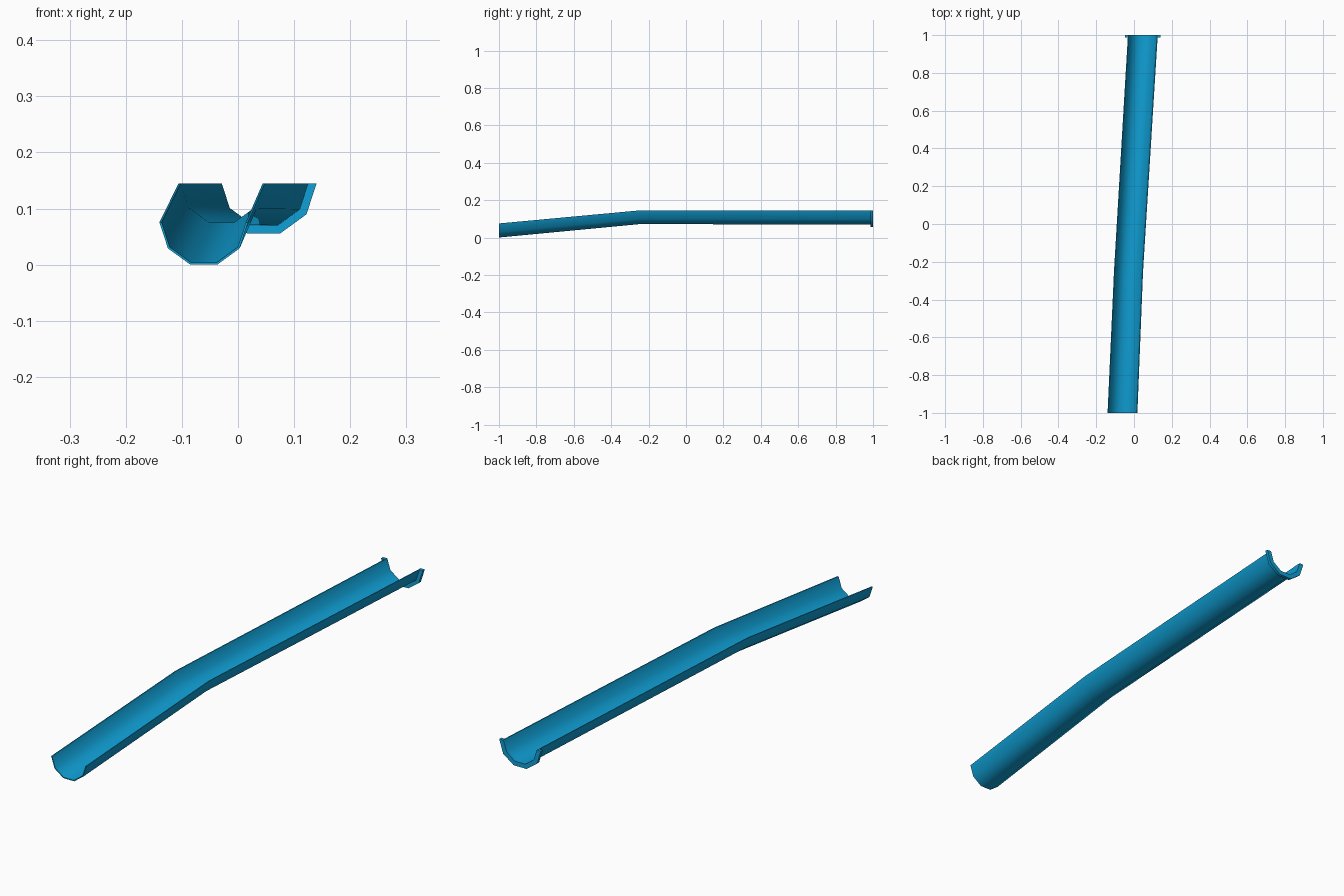
import bpy, bmesh
from math import cos, sin, pi, radians

cube = bpy.data.objects.get("Cube")
if cube:
    bpy.data.objects.remove(cube, do_unlink=True)

SIDES = 5        # facets across the half-round section
WALL = 0.004     # sheet thickness

blue = bpy.data.materials.new("gutter_blue")
blue.use_nodes = True
colour = (0.005, 0.35, 0.67, 1)
blue.diffuse_color = colour
blue.node_tree.nodes["Principled BSDF"].inputs["Base Color"].default_value = colour


def section(bm, x, y, z, outer, inner):
    """Closed half-ring outline: outer arc left to right, inner arc back."""
    angles = [pi + pi * i / SIDES for i in range(SIDES + 1)]
    loop = [(outer, a) for a in angles] + [(inner, a) for a in reversed(angles)]
    return [bm.verts.new((x + r * cos(a), y, z + r * sin(a))) for r, a in loop]


def trough(name, stations):
    """Bridge half-ring sections into a solid open channel."""
    bm = bmesh.new()
    rings = [section(bm, *s) for s in stations]
    n = len(rings[0])
    for a, b in zip(rings, rings[1:]):
        for i in range(n):
            j = (i + 1) % n
            bm.faces.new((a[i], a[j], b[j], b[i]))
    # End caps, one quad per facet
    for ring in (rings[0], rings[-1]):
        for i in range(SIDES):
            bm.faces.new((ring[i], ring[i + 1], ring[n - 2 - i], ring[n - 1 - i]))
    bmesh.ops.recalc_face_normals(bm, faces=bm.faces)
    mesh = bpy.data.meshes.new(name)
    bm.to_mesh(mesh)
    bm.free()
    mesh.materials.append(blue)
    obj = bpy.data.objects.new(name, mesh)
    bpy.context.collection.objects.link(obj)
    bpy.ops.object.select_all(action='DESELECT')
    obj.select_set(True)
    bpy.context.view_layer.objects.active = obj
    bpy.ops.object.shade_smooth_by_angle(angle=radians(40))
    return obj


# Channel: sloping front run, bend, level back run
trough("channel", [
    (-0.061, -1.0, 0.0755, 0.079, 0.079 - WALL),
    (-0.029, -0.25, 0.145, 0.077, 0.077 - WALL),
    (0.046, 0.987, 0.145, 0.079, 0.079 - WALL),
])

# Raised collar around the back end
trough("end_collar", [
    (0.046, 0.987, 0.145, 0.094, 0.079 - WALL),
    (0.046, 1.0, 0.145, 0.094, 0.079 - WALL),
])
